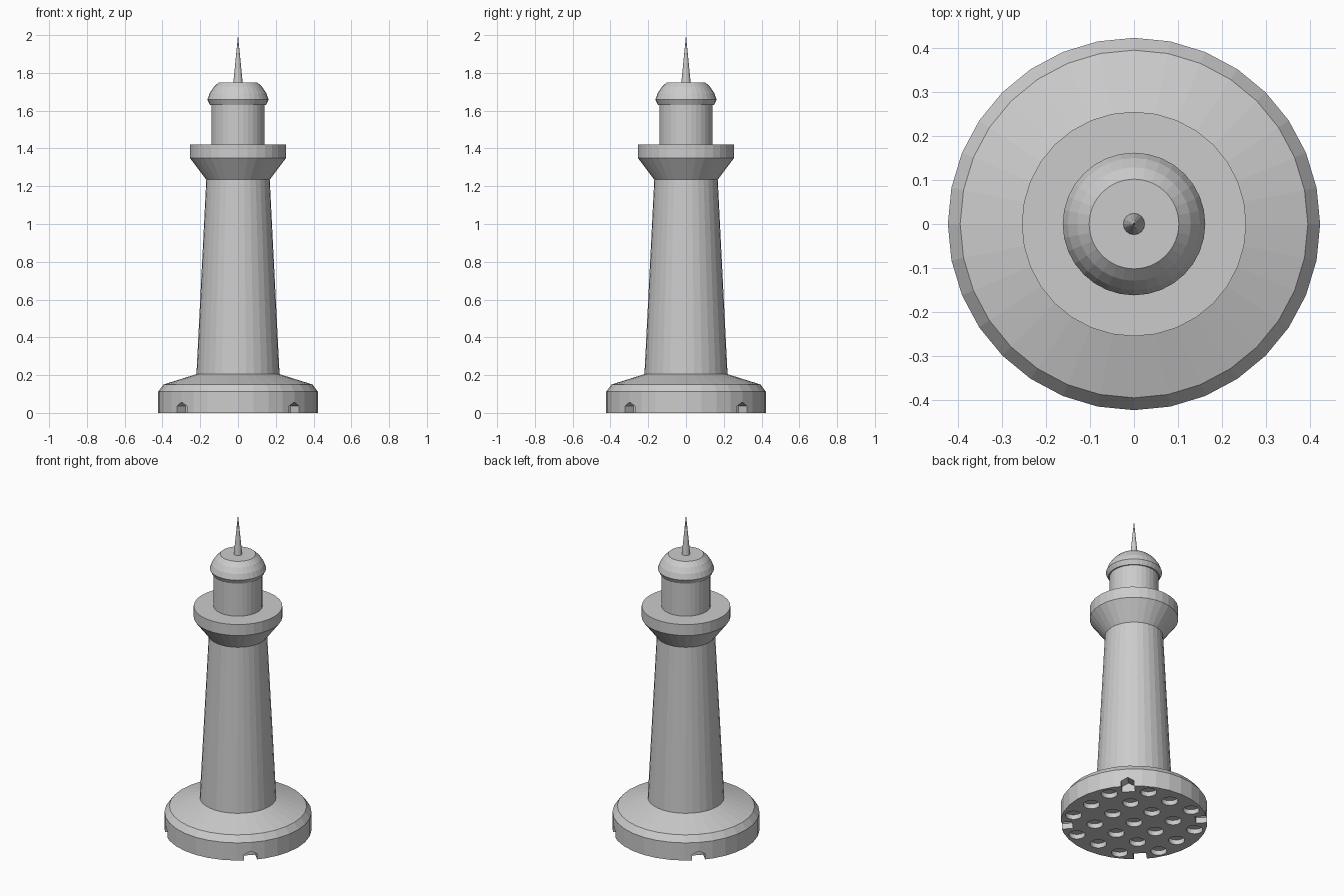
import bpy, bmesh, math
from mathutils import Matrix, Vector

if "Cube" in bpy.data.objects:
    bpy.data.objects.remove(bpy.data.objects["Cube"])

grey = bpy.data.materials.new("stone grey")
grey.diffuse_color = (0.6, 0.6, 0.6, 1)
grey.use_nodes = True
grey.node_tree.nodes["Principled BSDF"].inputs["Base Color"].default_value = grey.diffuse_color


def finish(name, bm):
    bmesh.ops.recalc_face_normals(bm, faces=bm.faces[:])
    me = bpy.data.meshes.new(name)
    bm.to_mesh(me)
    bm.free()
    me.materials.append(grey)
    ob = bpy.data.objects.new(name, me)
    bpy.context.collection.objects.link(ob)
    return ob


def lathe(name, profile, n=32):
    """Closed turned solid from (radius, z) points; radius 0 makes a tip."""
    bm = bmesh.new()
    rings = []
    for r, z in profile:
        if r == 0:
            rings.append([bm.verts.new((0, 0, z))] * n)
        else:
            rings.append([bm.verts.new((r * math.cos(2 * math.pi * i / n),
                                        r * math.sin(2 * math.pi * i / n), z)) for i in range(n)])
    for a, b in zip(rings, rings[1:]):
        for i in range(n):
            j = (i + 1) % n
            if b[i] is b[j]:
                bm.faces.new((a[i], a[j], b[i]))
            else:
                bm.faces.new((a[i], a[j], b[j], b[i]))
    for ring in (rings[0], rings[-1]):
        if ring[0] is not ring[1]:
            bm.faces.new(ring)
    return finish(name, bm)


# Base, tapering tower and flared gallery as one turned body
body = lathe("tower_body", [(0.423, 0), (0.423, 0.112), (0.395, 0.15), (0.22, 0.205),
                            (0.168, 1.235), (0.255, 1.35), (0.255, 1.42),
                            (0.141, 1.42), (0.141, 1.63), (0.148, 1.63),
                            (0.162, 1.658), (0.15, 1.692), (0.129, 1.724), (0.102, 1.75)])

# Spire
lathe("spire", [(0.025, 1.745), (0.0, 2.0)], 16)

# Cutter: round sockets underneath, a 5 x 5 grid without its corners
bm = bmesh.new()
for i in range(-2, 3):
    for j in range(-2, 3):
        if abs(i) + abs(j) < 4:
            bmesh.ops.create_cone(bm, cap_ends=True, segments=24, radius1=0.047, radius2=0.047,
                                  depth=0.06, matrix=Matrix.Translation((i * 0.16, j * 0.16, 0)))

# Cutter: pointed notches at the four diagonals of the base rim
outline = [(-0.038, -0.03), (0.038, -0.03), (0.038, 0.036), (0, 0.057), (-0.038, 0.036)]
for k in range(4):
    rot = Matrix.Rotation(math.radians(45 + 90 * k), 3, 'Z')
    inner = [bm.verts.new(rot @ Vector((0.355, y, z))) for y, z in outline]
    outer = [bm.verts.new(rot @ Vector((0.5, y, z))) for y, z in outline]
    bm.faces.new(inner)
    bm.faces.new(outer)
    for a in range(5):
        b = (a + 1) % 5
        bm.faces.new((inner[a], inner[b], outer[b], outer[a]))
cutter = finish("base_cutter", bm)
cutter.hide_render = True
cutter.hide_viewport = False
cutter.display_type = 'WIRE'

mod = body.modifiers.new("sockets", 'BOOLEAN')
mod.operation = 'DIFFERENCE'
mod.solver = 'EXACT'
mod.object = cutter
